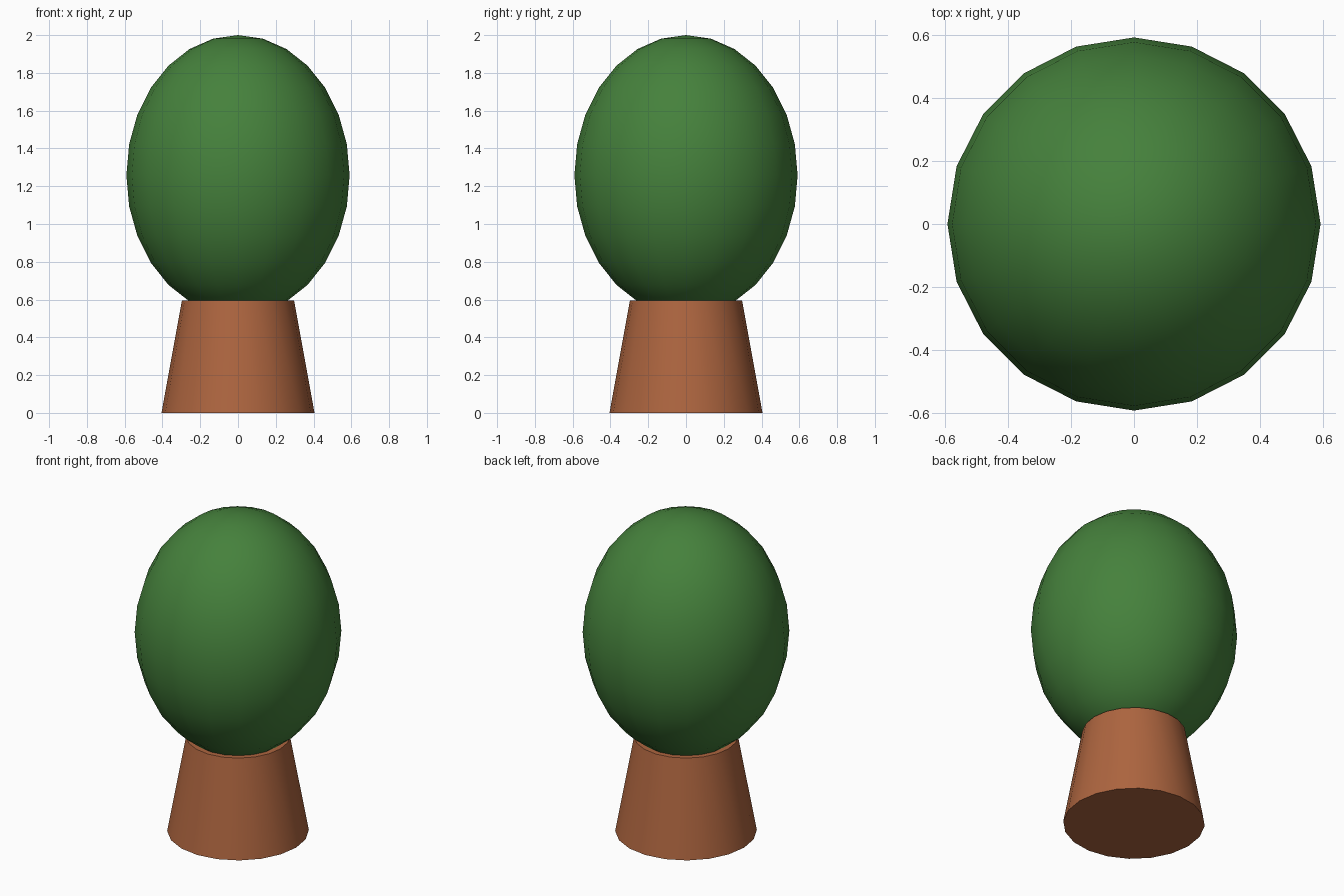
import bpy
import math

if "Cube" in bpy.data.objects:
    bpy.data.objects.remove(bpy.data.objects["Cube"])


def finish(name, color):
    obj = bpy.context.object
    obj.name = name
    mat = bpy.data.materials.new(name + "_color")
    mat.diffuse_color = (*color, 1)
    mat.use_nodes = True
    mat.node_tree.nodes["Principled BSDF"].inputs["Base Color"].default_value = mat.diffuse_color
    obj.data.materials.append(mat)
    bpy.ops.object.transform_apply(location=False, rotation=False, scale=True)
    bpy.ops.object.shade_smooth_by_angle(angle=math.radians(35))
    return obj


SIDES = 20

# Tapered trunk, capped at both ends
bpy.ops.mesh.primitive_cone_add(vertices=SIDES, radius1=0.405, radius2=0.297,
                                depth=0.595, location=(0, 0, 0.2975))
finish("trunk", (0.42, 0.13, 0.05))

# Egg-shaped foliage, its lower tip sunk into the trunk
bpy.ops.mesh.primitive_uv_sphere_add(segments=SIDES, ring_count=14, radius=1,
                                     location=(0, 0, 1.258))
bpy.context.object.scale = (0.591, 0.591, 0.742)
finish("foliage", (0.06, 0.22, 0.045))
